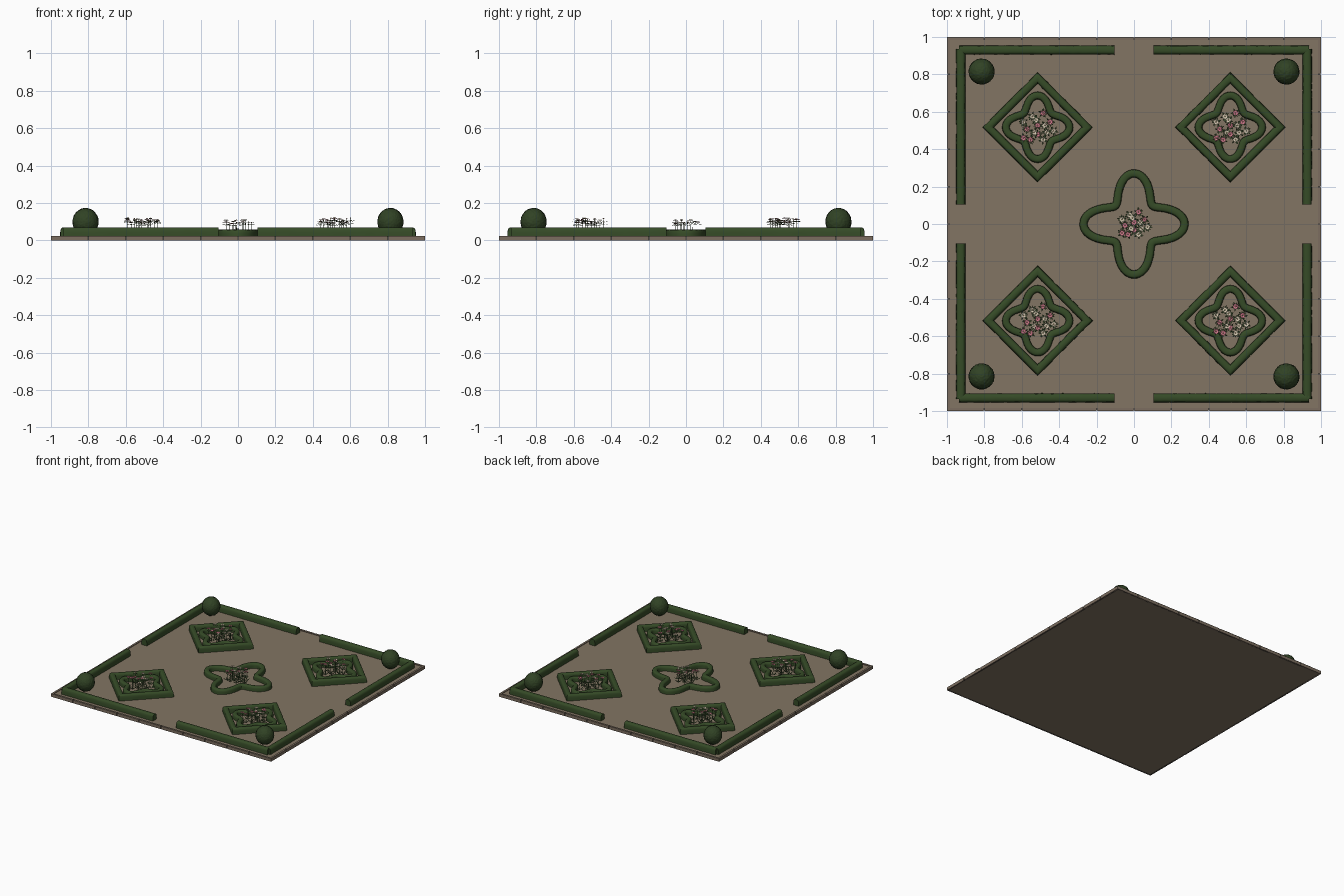
import bpy, bmesh, math, random
from mathutils import Vector, Matrix

if "Cube" in bpy.data.objects:
    bpy.data.objects.remove(bpy.data.objects["Cube"])

random.seed(4)


def mat(name, rgb):
    m = bpy.data.materials.new(name)
    m.diffuse_color = (*rgb, 1)
    m.use_nodes = True
    m.node_tree.nodes["Principled BSDF"].inputs["Base Color"].default_value = m.diffuse_color
    return m


GRAVEL = mat("gravel", (0.225, 0.178, 0.125))
STONE = mat("edging stone", (0.20, 0.155, 0.115))
JOINT = mat("dark joint", (0.06, 0.05, 0.04))
HEDGE = mat("hedge green", (0.036, 0.070, 0.020))
BUSH = mat("topiary green", (0.030, 0.055, 0.018))
LEAF = mat("leaf green", (0.055, 0.095, 0.035))
PINK = mat("pink petal", (0.62, 0.19, 0.26))
CREAM = mat("cream petal", (0.66, 0.58, 0.44))
HEART = mat("flower heart", (0.60, 0.42, 0.20))
GROUND = 0.02


def finish(name, bm, mats, smooth=False):
    me = bpy.data.meshes.new(name)
    bm.to_mesh(me)
    bm.free()
    for m in mats:
        me.materials.append(m)
    for p in me.polygons:
        p.use_smooth = smooth
    ob = bpy.data.objects.new(name, me)
    bpy.context.collection.objects.link(ob)
    return ob


def add_box(bm, x0, x1, y0, y1, z0, z1):
    m = Matrix.Translation(((x0 + x1) / 2, (y0 + y1) / 2, (z0 + z1) / 2)) @ \
        Matrix.Diagonal((x1 - x0, y1 - y0, z1 - z0, 1))
    return bmesh.ops.create_cube(bm, size=1, matrix=m)["verts"]


def subdivide(pts, n, closed):
    out = []
    last = len(pts) if closed else len(pts) - 1
    for i in range(last):
        a, b = pts[i], pts[(i + 1) % len(pts)]
        out += [a.lerp(b, k / n) for k in range(n)]
    return out if closed else out + [pts[-1]]


def hedge(name, pts, w, top, closed):
    """Sweep a rounded hedge section along a flat path with mitred corners."""
    bm = bmesh.new()
    rings, n, k = [], len(pts), 12
    for i, p in enumerate(pts):
        a = pts[i - 1] if closed or i else None
        b = pts[(i + 1) % n] if closed or i < n - 1 else None
        d1 = (p - a).normalized() if a is not None else (b - p).normalized()
        d2 = (b - p).normalized() if b is not None else d1
        t = (d1 + d2).normalized()
        side = Vector((-t.y, t.x)) / max(0.5, t.dot(d1))
        ring = []
        for j in range(k + 1):
            c, s = math.cos(math.pi * j / k), math.sin(math.pi * j / k)
            u = math.copysign(abs(c) ** 0.55, c) * w
            z = GROUND - 0.002 + (top - GROUND + 0.002) * abs(s) ** 0.55
            q = p + side * (u + random.uniform(-1, 1) * 0.0008)
            ring.append(bm.verts.new((q.x, q.y, z + random.uniform(-1, 0) * 0.0008)))
        rings.append(ring)
    for i in range(n if closed else n - 1):
        r, s = rings[i], rings[(i + 1) % n]
        for j in range(k):
            bm.faces.new((r[j], r[j + 1], s[j + 1], s[j]))
        bm.faces.new((r[k], r[0], s[0], s[k]))
    if not closed:
        bm.faces.new(rings[0])
        bm.faces.new(rings[-1][::-1])
    bmesh.ops.recalc_face_normals(bm, faces=bm.faces)
    ob = finish(name, bm, [HEDGE], True)
    bpy.context.view_layer.objects.active = ob
    ob.select_set(True)
    bpy.ops.object.shade_smooth_by_angle(angle=math.radians(50))
    ob.select_set(False)


def quatrefoil(cx, cy, a, b, n=96):
    pts = []
    for i in range(n):
        t = math.tau * i / n
        r = a + b * math.cos(4 * t)
        pts.append(Vector((cx + r * math.cos(t), cy + r * math.sin(t))))
    return pts


# Gravel slab, with a dark backing that shows in the edging joints
bm = bmesh.new()
add_box(bm, -0.985, 0.985, -0.985, 0.985, 0, GROUND)
finish("gravel_slab", bm, [GRAVEL])
bm = bmesh.new()
for s in (-1, 1):
    add_box(bm, -0.996, 0.996, s * 0.99 - 0.006, s * 0.99 + 0.006, 0, 0.021)
    add_box(bm, s * 0.99 - 0.006, s * 0.99 + 0.006, -0.984, 0.984, 0, 0.021)
finish("edging_joints", bm, [JOINT])

# Edging stones on all four sides
bm = bmesh.new()
N = 10
for side in range(4):
    rot = Matrix.Rotation(side * math.pi / 2, 4, 'Z')
    for i in range(N):
        x0, x1 = -1 + 2 * i / N, -1 + 2 * (i + 1) / N
        vs = add_box(bm, x0 + (0.004 if i else 0), x1 - (0.004 if i < N - 1 else 0.016),
                     -1, -0.984, 0, 0.025)
        bmesh.ops.transform(bm, matrix=rot, verts=vs)
finish("edging_stones", bm, [STONE])

# Outer hedges with a gap in the middle of every side
for sx in (-1, 1):
    for sy in (-1, 1):
        tag = ("left" if sx < 0 else "right") + ("_front" if sy < 0 else "_back")
        hedge("border_hedge_x_" + tag, subdivide(
            [Vector((sx * 0.105, sy * 0.93)), Vector((sx * 0.935, sy * 0.93))], 30, False), 0.0245, 0.07, False)
        hedge("border_hedge_y_" + tag, subdivide(
            [Vector((sx * 0.926, sy * 0.105)), Vector((sx * 0.926, sy * 0.935))], 30, False), 0.0245, 0.07, False)

        # Diamond hedge and small quatrefoil hedge
        cx, cy, d = sx * 0.515, sy * 0.517, 0.264
        diamond = [Vector((cx + d, cy)), Vector((cx, cy + d)), Vector((cx - d, cy)), Vector((cx, cy - d))]
        hedge("diamond_hedge_" + tag, subdivide(diamond, 14, True), 0.0215, 0.068, True)
        hedge("inner_hedge_" + tag, quatrefoil(cx, cy, 0.138, 0.032), 0.02, 0.058, True)

        # Clipped topiary ball
        bm = bmesh.new()
        bmesh.ops.create_icosphere(bm, subdivisions=5, radius=1)
        for v in bm.verts:
            k = 1 + random.uniform(-0.03, 0.02)
            v.co = Vector((v.co.x * 0.069 * k, v.co.y * 0.069 * k, v.co.z * 0.073 * k))
            v.co += Vector((sx * 0.815, sy * 0.815, 0.1))
        finish("topiary_ball_" + tag, bm, [BUSH], True)

hedge("centre_hedge", quatrefoil(0, 0, 0.205, 0.065, 144), 0.0215, 0.058, True)

# Flower layout: x, y in hundredths, 1 = pink
LAYOUT = [(-8, 3, 0), (3, 8, 1), (-3, 6, 0), (7, 3, 1), (-6, -1, 1), (0, 1, 1), (-4, -7, 1), (4, 1, 0),
          (9, -2, 0), (3, -7, 0), (-8, -6, 1), (0, -4, 1), (5, -3, 0), (-2, -3, 0), (-1, 4, 0)]


def fan(bm, c, n, r, droop, width, phase, mi):
    """Ring of pointed petals or leaves."""
    for i in range(n):
        t = phase + math.tau * i / n
        def at(rad, da, dz):
            return bm.verts.new(c + Vector((rad * math.cos(t + da), rad * math.sin(t + da), dz)))
        f = bm.faces.new((at(0, 0, 0), at(r * 0.65, -width, droop * 0.3),
                          at(r, 0, droop), at(r * 0.65, width, droop * 0.3)))
        f.material_index = mi


def flower_bed(name, cx, cy, scale, low, high):
    bm = bmesh.new()
    for x, y, pink in LAYOUT:
        p = Vector((cx + x * 0.01 * scale, cy + y * 0.01 * scale, 0))
        z, ph = random.uniform(low, high), random.uniform(0, 6)
        h = z - GROUND
        # stem
        bmesh.ops.create_cone(bm, segments=5, radius1=0.0016, radius2=0.0013, depth=h,
                              matrix=Matrix.Translation((p.x, p.y, GROUND + h / 2)))
        # leaves: low tuft, and a ruff under the head
        fan(bm, p + Vector((0, 0, 0.026)), 5, 0.028, 0.014, 0.25, ph, 0)
        fan(bm, p + Vector((0, 0, z - 0.008)), 6, 0.025, -0.004, 0.22, ph + 1, 0)
        # petals and heart
        fan(bm, p + Vector((0, 0, z)), 8, 0.0185, 0.002, 0.36, ph, 2 - pink)
        fan(bm, p + Vector((0, 0, z + 0.002)), 6, 0.011, 0.003, 0.45, ph + 0.4, 2 - pink)
        old = set(bm.faces)
        bmesh.ops.create_icosphere(bm, subdivisions=1, radius=0.0035,
                                   matrix=Matrix.Translation((p.x, p.y, z + 0.003)))
        for f in bm.faces:
            if f not in old:
                f.material_index = 3
    finish(name, bm, [LEAF, PINK, CREAM, HEART])


# Flower beds
for i, (sx, sy) in enumerate([(-1, -1), (1, -1), (-1, 1), (1, 1)]):
    flower_bed("flower_bed_%d" % (i + 1), sx * 0.515, sy * 0.517, 0.95, 0.09, 0.118)
flower_bed("centre_flower_bed", 0, 0, 0.8, 0.088, 0.108)
